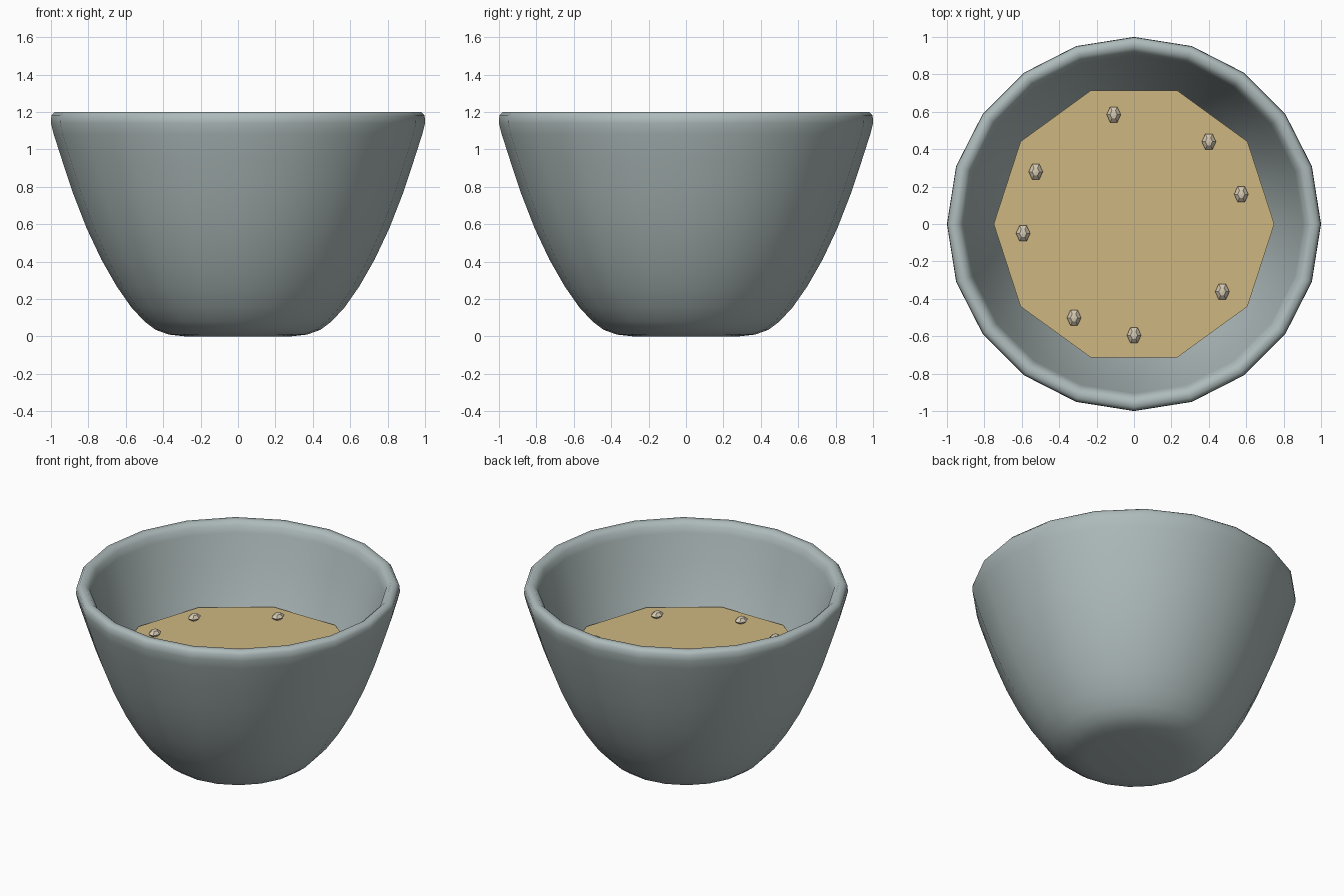
import bpy, bmesh, math
from mathutils import Matrix

if "Cube" in bpy.data.objects:
    bpy.data.objects.remove(bpy.data.objects["Cube"])

SIDES = 20


def add_object(name, bm, color=None, smooth=False):
    bmesh.ops.recalc_face_normals(bm, faces=bm.faces)
    mesh = bpy.data.meshes.new(name)
    bm.to_mesh(mesh)
    bm.free()
    for p in mesh.polygons:
        p.use_smooth = smooth
    obj = bpy.data.objects.new(name, mesh)
    bpy.context.collection.objects.link(obj)
    if color:
        mat = bpy.data.materials.new(name + "_material")
        mat.diffuse_color = color
        mat.use_nodes = True
        mat.node_tree.nodes["Principled BSDF"].inputs["Base Color"].default_value = mat.diffuse_color
        mesh.materials.append(mat)
    return obj


def lathe(profile, sides):
    """Revolve (radius, height) points around z and cap both ends."""
    bm = bmesh.new()
    rings = []
    for r, z in profile:
        rings.append([bm.verts.new((r * math.cos(2 * math.pi * i / sides),
                                    r * math.sin(2 * math.pi * i / sides), z))
                      for i in range(sides)])
    for a, b in zip(rings, rings[1:]):
        for i in range(sides):
            j = (i + 1) % sides
            bm.faces.new((a[i], a[j], b[j], b[i]))
    bm.faces.new(rings[0])
    bm.faces.new(rings[-1])
    return bm


# Bowl: outside wall, rounded rim, inside wall
outer = [(0.28, 0), (0.37, 0.01), (0.44, 0.035), (0.5, 0.08), (0.57, 0.155),
         (0.65, 0.27), (0.73, 0.41), (0.81, 0.58), (0.88, 0.76),
         (0.94, 0.94), (0.985, 1.08)]
rim = [(1.0, 1.14), (0.998, 1.18), (0.98, 1.2), (0.945, 1.2),
       (0.918, 1.175), (0.905, 1.13)]
inner = [(0.855, 0.96), (0.79, 0.77), (0.72, 0.6), (0.64, 0.43),
         (0.56, 0.3), (0.48, 0.19), (0.4, 0.12), (0.28, 0.08)]
add_object("bowl", lathe(outer + rim + inner, SIDES),
           (0.42, 0.49, 0.49, 1), smooth=True)

# Soup surface: ten-sided disc
bm = bmesh.new()
bmesh.ops.create_circle(bm, cap_ends=True, segments=10, radius=0.75,
                        matrix=Matrix.Translation((0, 0, 0.71))
                        @ Matrix.Rotation(math.pi / 2, 4, 'Z'))
add_object("soup", bm, (0.62, 0.47, 0.22, 1))

# Small floating morsels in a ring
for n, deg in enumerate((-90, -37.5, 15.5, 47.7, 100.5, 152, 184.8, 237.4)):
    a = math.radians(deg)
    bm = bmesh.new()
    for k, (r, z) in enumerate(((0.5, 0.87), (1, 0), (0.5, -0.87))):
        for i in range(6):
            t = i * math.pi / 3
            bm.verts.new((r * math.cos(t), r * math.sin(t), z))
    for z in (1, -1):
        bm.verts.new((0, 0, z))
    bmesh.ops.convex_hull(bm, input=bm.verts)
    bm.transform(Matrix.Translation((0.595 * math.cos(a), 0.595 * math.sin(a), 0.728))
                 @ Matrix.Diagonal((0.038, 0.048, 0.022, 1)))
    add_object(f"morsel_{n + 1}", bm, (0.66, 0.58, 0.44, 1))
